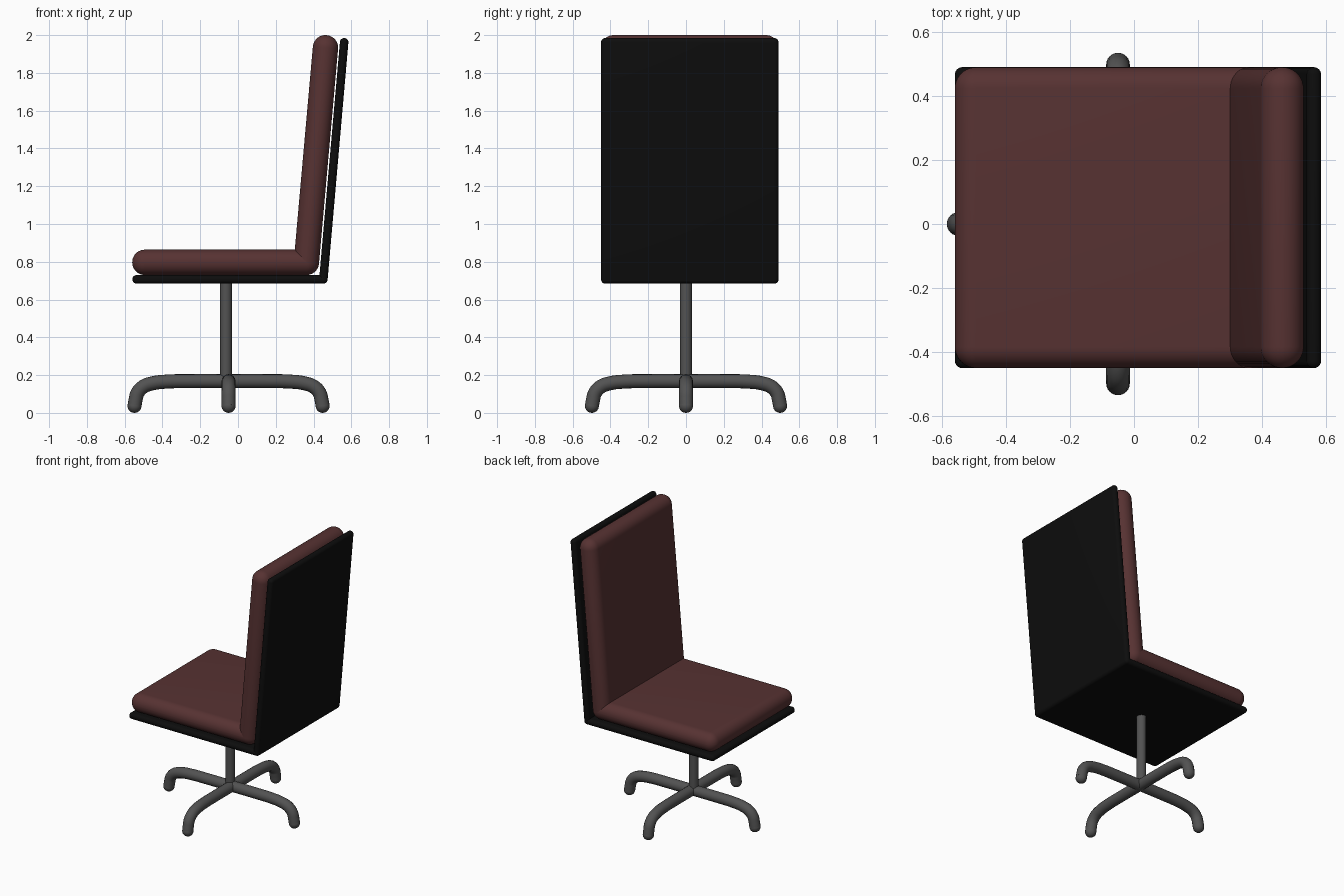
import bpy, bmesh, math
from mathutils import Matrix, Vector

if "Cube" in bpy.data.objects:
    bpy.data.objects.remove(bpy.data.objects["Cube"])


def material(name, rgb):
    m = bpy.data.materials.new(name)
    m.diffuse_color = (*rgb, 1.0)
    m.use_nodes = True
    m.node_tree.nodes["Principled BSDF"].inputs["Base Color"].default_value = m.diffuse_color
    return m


LEATHER = material("dark red leather", (0.095, 0.032, 0.032))
SHELL = material("black shell", (0.004, 0.004, 0.004))
METAL = material("grey metal", (0.085, 0.085, 0.085))

Y0, Y1 = -0.45, 0.49          # width of seat and back
BASE_X = -0.05                # centre of the foot cross
TUBE = 0.037


def add_mesh(name, bm, mat):
    me = bpy.data.meshes.new(name)
    bm.to_mesh(me)
    bm.free()
    me.materials.append(mat)
    ob = bpy.data.objects.new(name, me)
    bpy.context.collection.objects.link(ob)
    for p in me.polygons:
        p.use_smooth = True
    return ob


def padded_slab(name, start, end, r, mat, segments):
    """Fully rounded slab whose mid line runs from start to end in the xz plane."""
    a, b = Vector((start[0], 0, start[1])), Vector((end[0], 0, end[1]))
    d = b - a
    bm = bmesh.new()
    bmesh.ops.create_cube(bm, size=1)
    bmesh.ops.scale(bm, verts=bm.verts, vec=(d.length + 2 * r, Y1 - Y0, 2 * r))
    bmesh.ops.bevel(bm, geom=bm.edges[:], offset=r * 0.99, segments=segments,
                    profile=0.5, affect='EDGES', clamp_overlap=True)
    mid = (a + b) / 2 + Vector((0, (Y0 + Y1) / 2, 0))
    tilt = Matrix.Rotation(-math.atan2(d.z, d.x), 4, 'Y')
    bmesh.ops.transform(bm, verts=bm.verts, matrix=Matrix.Translation(mid) @ tilt)
    return add_mesh(name, bm, mat)


# Cushions and the thin shell behind them
padded_slab("seat_cushion", (-0.493, 0.797), (0.362, 0.797), 0.067, LEATHER, 10)
padded_slab("back_cushion", (0.362, 0.797), (0.463, 1.933), 0.067, LEATHER, 10)
padded_slab("seat_shell", (-0.537, 0.707), (0.452, 0.707), 0.0225, SHELL, 6)
padded_slab("back_shell", (0.452, 0.707), (0.562, 1.962), 0.0225, SHELL, 6)

# Column
bm = bmesh.new()
bmesh.ops.create_cone(bm, cap_ends=True, segments=32, radius1=0.031, radius2=0.031,
                      depth=0.54, matrix=Matrix.Translation((-0.063, 0, 0.43)))
add_mesh("column", bm, METAL)
bpy.context.view_layer.objects.active = bpy.data.objects["column"]
bpy.data.objects["column"].select_set(True)
bpy.ops.object.shade_smooth_by_angle(angle=math.radians(40))

# Foot cross: two bent tubes, mirrored profile (radius, height)
HALF = [(0, 0.168), (0.2, 0.168), (0.32, 0.166), (0.40, 0.157), (0.452, 0.138),
        (0.482, 0.105), (0.492, 0.07), (0.498, TUBE)]
PATH = [(-r, z) for r, z in reversed(HALF[1:])] + HALF
for name, angle in (("side_legs", 0), ("front_back_legs", math.pi / 2)):
    cu = bpy.data.curves.new(name, 'CURVE')
    cu.dimensions = '3D'
    cu.bevel_depth = TUBE
    cu.bevel_resolution = 6
    cu.resolution_u = 6
    cu.use_fill_caps = True
    sp = cu.splines.new('BEZIER')
    sp.bezier_points.add(len(PATH) - 1)
    for bp, (r, z) in zip(sp.bezier_points, PATH):
        bp.co = (r, 0, z)
        bp.handle_left_type = bp.handle_right_type = 'AUTO'
    cu.materials.append(METAL)
    ob = bpy.data.objects.new(name, cu)
    ob.location.x = BASE_X
    ob.rotation_euler.z = angle
    bpy.context.collection.objects.link(ob)

# Rounded feet at the tube ends
for i in range(4):
    a = i * math.pi / 2
    bm = bmesh.new()
    pos = (BASE_X + 0.498 * math.cos(a), 0.498 * math.sin(a), TUBE)
    bmesh.ops.create_uvsphere(bm, u_segments=24, v_segments=12, radius=TUBE,
                              matrix=Matrix.Translation(pos))
    add_mesh(f"foot_{i + 1}", bm, METAL)
